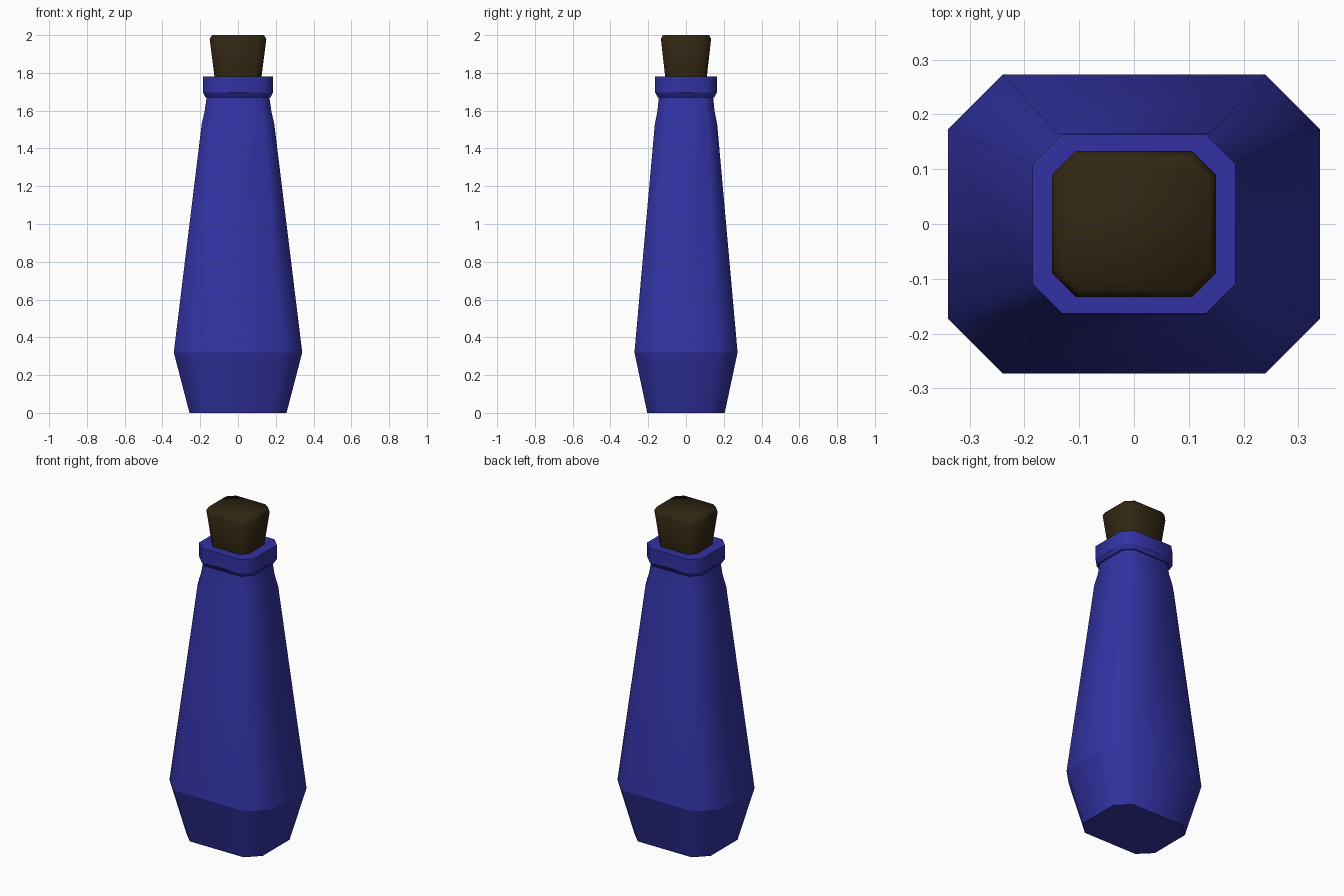
import bpy, bmesh

if "Cube" in bpy.data.objects:
    bpy.data.objects.remove(bpy.data.objects["Cube"])


def material(name, rgb):
    m = bpy.data.materials.new(name)
    m.diffuse_color = (*rgb, 1.0)
    m.use_nodes = True
    m.node_tree.nodes["Principled BSDF"].inputs["Base Color"].default_value = m.diffuse_color
    return m


def ring_points(hx, hy, c):
    # rectangle with cut corners, counter-clockwise
    return [(hx, -hy + c), (hx, hy - c), (hx - c, hy), (-hx + c, hy),
            (-hx, hy - c), (-hx, -hy + c), (-hx + c, -hy), (hx - c, -hy)]


def loft(name, sections, mat):
    # sections: (z, half width, half depth, corner cut, sharp ring)
    bm = bmesh.new()
    rings = [[bm.verts.new((x, y, z)) for x, y in ring_points(hx, hy, c)]
             for z, hx, hy, c, _ in sections]
    for a, b in zip(rings, rings[1:]):
        for i in range(8):
            j = (i + 1) % 8
            bm.faces.new((a[i], a[j], b[j], b[i]))
    bm.faces.new(rings[0][::-1])
    bm.faces.new(rings[-1])
    for f in bm.faces:
        f.smooth = True
    for r, s in zip(rings, sections):
        if s[4]:
            for i in range(8):
                bm.edges.get((r[i], r[(i + 1) % 8])).smooth = False
    me = bpy.data.meshes.new(name)
    bm.to_mesh(me)
    bm.free()
    me.materials.append(mat)
    ob = bpy.data.objects.new(name, me)
    bpy.context.collection.objects.link(ob)
    return ob


blue = material("blue glass", (0.032, 0.032, 0.37))
brown = material("dark cork", (0.030, 0.019, 0.006))

# bottle: foot, tapered body, shoulder, neck and lip
loft("bottle", [
    (0.00, 0.257, 0.205, 0.076, True),
    (0.32, 0.340, 0.273, 0.100, True),
    (1.53, 0.192, 0.165, 0.053, False),
    (1.60, 0.176, 0.151, 0.050, False),
    (1.67, 0.166, 0.144, 0.048, True),
    (1.671, 0.172, 0.150, 0.050, True),
    (1.695, 0.185, 0.163, 0.054, True),
    (1.78, 0.185, 0.163, 0.054, True),
], blue)

# cork stopper with a softened top edge
loft("cork", [
    (1.76, 0.122, 0.108, 0.035, True),
    (1.98, 0.150, 0.133, 0.043, False),
    (2.00, 0.138, 0.122, 0.040, False),
], brown)
